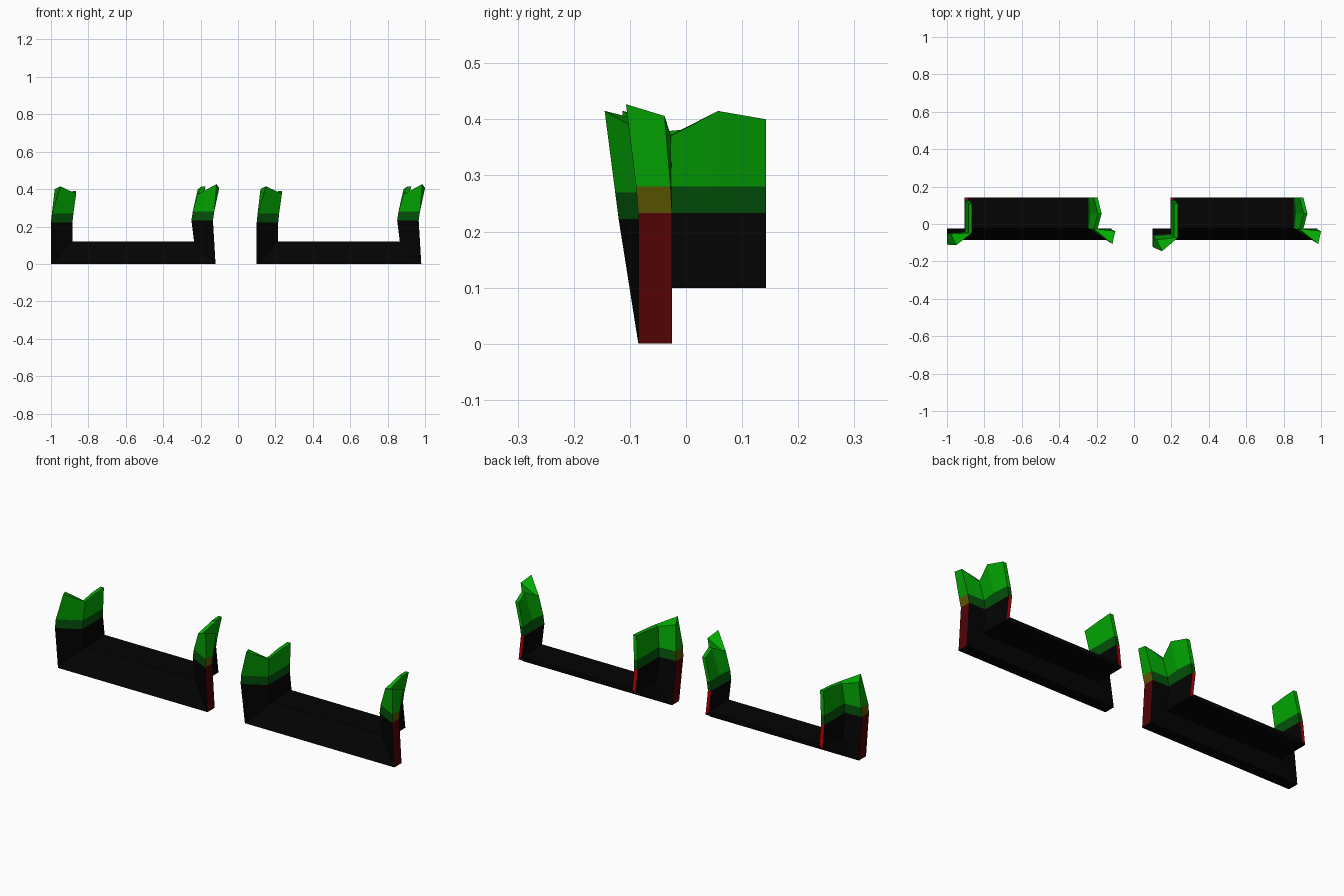
import bpy
import bmesh

cube = bpy.data.objects.get("Cube")
if cube:
    bpy.data.objects.remove(cube, do_unlink=True)


def make_material(name, color):
    mat = bpy.data.materials.new(name)
    mat.use_nodes = True
    mat.diffuse_color = (*color, 1)
    mat.node_tree.nodes["Principled BSDF"].inputs["Base Color"].default_value = (*color, 1)
    return mat


BLACK, DARK_GREEN, GREEN, DARK_RED, RED, OLIVE = range(6)
MATERIALS = [
    make_material("black", (0.001, 0.001, 0.001)),
    make_material("dark green", (0.001, 0.085, 0.003)),
    make_material("bright green", (0.001, 0.39, 0.001)),
    make_material("dark red", (0.08, 0.0005, 0.001)),
    make_material("red", (0.42, 0.001, 0.002)),
    make_material("olive", (0.105, 0.095, 0.001)),
]

# Trim cross-section: (distance outward from the opening, y)
# Order: inner back, inner middle, inner front, lip front, lip back,
# outer front, outer middle, outer back
PROFILE = [(0, 0.143), (0, 0.057), (0, -0.025), (0.115, -0.085),
           (0.115, -0.025), (0.02, -0.025), (0.02, 0.057), (0.02, 0.143)]
LIP_EDGE, BACK_EDGE = 3, 7
LEFT_LEAN = [0, 0.2, 0.8, 1, 1, 0.8, 0.2, 0]     # share of the forward lean
RIGHT_LEAN = [0, 0, 0.1, 1, 0.6, 0.1, 0, 0]
BACK = [1, 0.5, 0, 0, 0, 0, 0.5, 1]              # share of the back-edge shift
INNER = {-1: -0.885, 1: -0.235}                  # opening edges at each end
SHELF_Z = 0.12
DROP = 1.04                                      # sill lip is slightly deeper


def corner(side):
    """Mitred ring where the sill turns into an upright."""
    return [(INNER[side] + side * s, y, SHELF_Z - DROP * s) for s, y in PROFILE]


def upright(side, heights, dx, lean, back=0, bulge=0, lip_dx=0):
    """Ring across an upright; heights is one value or one per point."""
    shares = LEFT_LEAN if side < 0 else RIGHT_LEAN
    ring = []
    for i, (s, y) in enumerate(PROFILE):
        z = heights[i] if isinstance(heights, list) else heights
        x = INNER[side] + side * s + dx
        if i in (1, 6):
            x += bulge
        if i == LIP_EDGE:
            x += lip_dx
        ring.append((x, y + lean * shares[i] + back * BACK[i], z))
    return ring


def build_trim(name, offset, low_lean, top_lean):
    left_tops = [0.39, 0.385, 0.375, 0.415, 0.40, 0.37, 0.385, 0.39]
    right_tops = [0.40, 0.415, 0.372, 0.427, 0.406, 0.37, 0.415, 0.40]
    mid_lean = low_lean + (top_lean - low_lean) * 0.25
    rings = [
        upright(-1, left_tops, 0.02, top_lean, -0.035, 0, 0.03),
        upright(-1, 0.27, 0.005, mid_lean, -0.02),
        upright(-1, 0.222, 0, low_lean, -0.014),
        corner(-1),
        corner(1),
        upright(1, 0.233, -0.014, 0),
        upright(1, 0.28, -0.007, -0.004, 0, 0.008),
        upright(1, right_tops, 0.02, -0.022, 0, 0.022, -0.015),
    ]
    bands = [GREEN, DARK_GREEN, BLACK, None, BLACK, DARK_GREEN, GREEN]
    edge_colors = {
        LIP_EDGE: {BLACK: DARK_RED, DARK_GREEN: OLIVE, GREEN: GREEN},
        BACK_EDGE: {BLACK: RED, DARK_GREEN: DARK_GREEN, GREEN: GREEN},
    }
    bm = bmesh.new()
    verts = [[bm.verts.new((x + offset, y, z)) for x, y, z in r] for r in rings]
    n = len(PROFILE)
    # Skin between neighbouring rings
    for a, b, band in zip(verts, verts[1:], bands):
        for i in range(n):
            j = (i + 1) % n
            face = bm.faces.new((a[i], a[j], b[j], b[i]))
            if band is None:
                face.material_index = BLACK
            else:
                face.material_index = edge_colors.get(i, {}).get(band, band)
    # Jagged tips
    for r in (verts[0], verts[-1]):
        for k in range(3):
            face = bm.faces.new((r[k], r[k + 1], r[n - 2 - k], r[n - 1 - k]))
            face.material_index = GREEN
    bmesh.ops.recalc_face_normals(bm, faces=bm.faces)
    mesh = bpy.data.meshes.new(name)
    bm.to_mesh(mesh)
    bm.free()
    for mat in MATERIALS:
        mesh.materials.append(mat)
    obj = bpy.data.objects.new(name, mesh)
    bpy.context.collection.objects.link(obj)


# Two matching trims; one leans further forward
build_trim("right_trim", 0.0, -0.025, -0.028)
build_trim("left_trim", 1.1, -0.035, -0.06)
